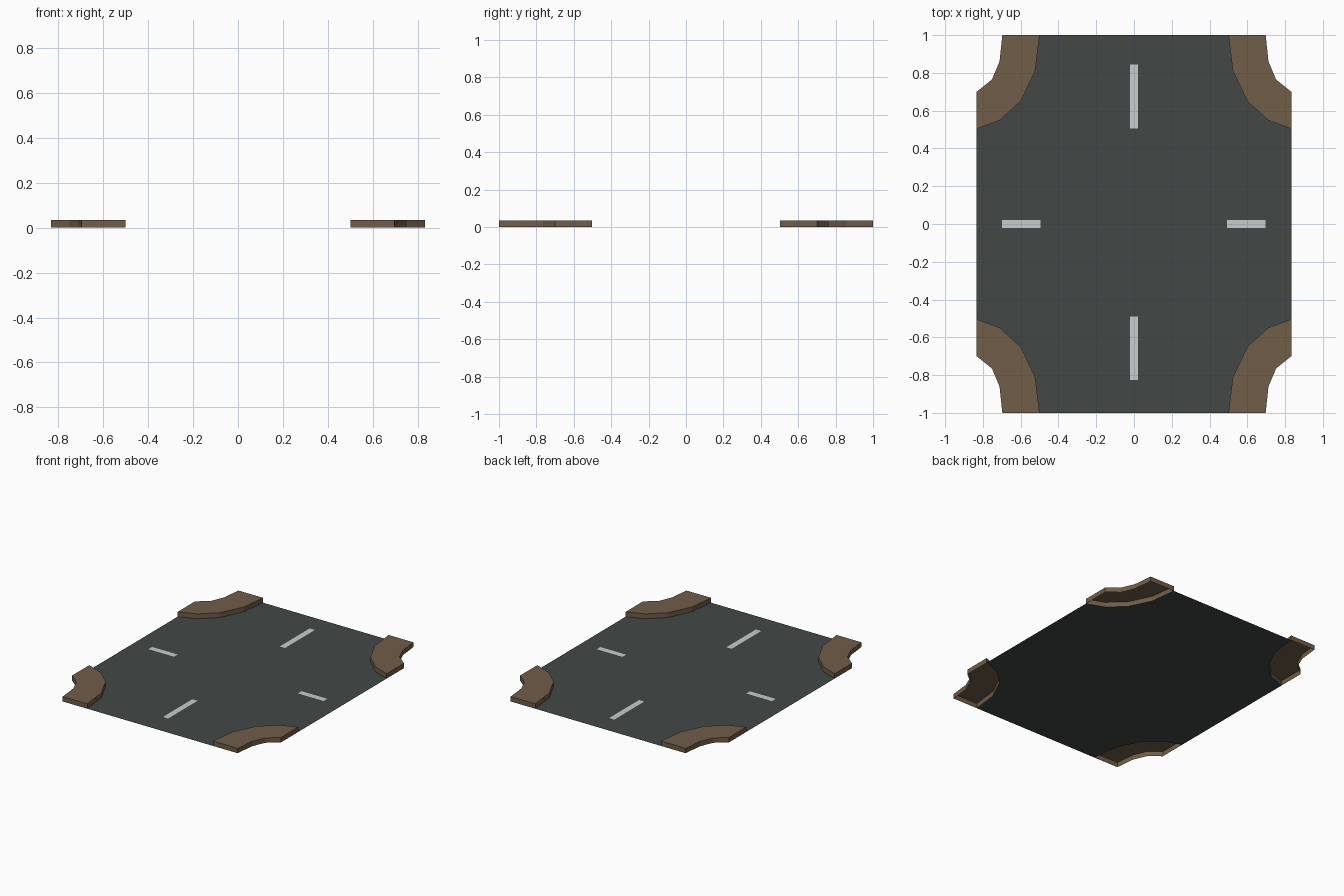
import bpy, bmesh

if "Cube" in bpy.data.objects:
    bpy.data.objects.remove(bpy.data.objects["Cube"])

HX, HY, H = 0.833, 1.0, 0.035   # half width, half length, kerb height


def srgb(r, g, b):
    lin = lambda c: c / 12.92 if c <= 0.04045 else ((c + 0.055) / 1.055) ** 2.4
    return tuple(lin(c / 255) for c in (r, g, b)) + (1.0,)


def material(name, rgb):
    m = bpy.data.materials.new(name)
    m.diffuse_color = srgb(*rgb)
    m.use_nodes = True
    m.node_tree.nodes["Principled BSDF"].inputs["Base Color"].default_value = m.diffuse_color
    return m


asphalt = material("asphalt grey", (66, 72, 71))
kerb_brown = material("kerb brown", (112, 93, 73))
paint = material("line paint", (200, 205, 205))

# Kerb arcs for the +x +y corner
inner = [(0.5, HY), (0.523, 0.81), (0.60, 0.65), (0.71, 0.55), (HX, 0.503)]
outer = [(HX, 0.70), (0.752, 0.765), (0.712, 0.86), (0.697, HY)]


def plate(name, points, z, mat, height=0.0):
    """Flat upward-facing outline; with height, a skirt (open below) as well."""
    area = sum(a[0] * b[1] - b[0] * a[1] for a, b in zip(points, points[1:] + points[:1]))
    if area < 0:
        points = points[::-1]
    bm = bmesh.new()
    top = [bm.verts.new((x, y, z + height)) for x, y in points]
    bm.faces.new(top)
    if height:
        low = [bm.verts.new((x, y, z)) for x, y in points]
        n = len(points)
        for i in range(n):
            j = (i + 1) % n
            bm.faces.new((low[i], low[j], top[j], top[i]))
    bmesh.ops.triangulate(bm, faces=[f for f in bm.faces if len(f.verts) > 4])
    me = bpy.data.meshes.new(name)
    bm.to_mesh(me)
    bm.free()
    me.materials.append(mat)
    ob = bpy.data.objects.new(name, me)
    bpy.context.collection.objects.link(ob)


# Four corner kerbs, and the road outline running along their inner arcs
road = []
corners = [("back_right", 1, 1), ("front_right", 1, -1),
           ("front_left", -1, -1), ("back_left", -1, 1)]
for label, sx, sy in corners:
    flip = lambda pts: [(sx * x, sy * y) for x, y in pts]
    plate("kerb_" + label, flip(inner + outer), 0, kerb_brown, H)
    arc = flip(inner)
    road += arc if sx * sy > 0 else arc[::-1]
plate("road", road, 0, asphalt)

# Painted centre lines on the four arms
for name, x0, x1, y0, y1 in [("line_back", -0.021, 0.021, 0.505, 0.845),
                             ("line_front", -0.021, 0.021, -0.825, -0.49),
                             ("line_left", -0.70, -0.495, -0.021, 0.021),
                             ("line_right", 0.492, 0.697, -0.021, 0.021)]:
    plate(name, [(x0, y0), (x1, y0), (x1, y1), (x0, y1)], 0.002, paint)
